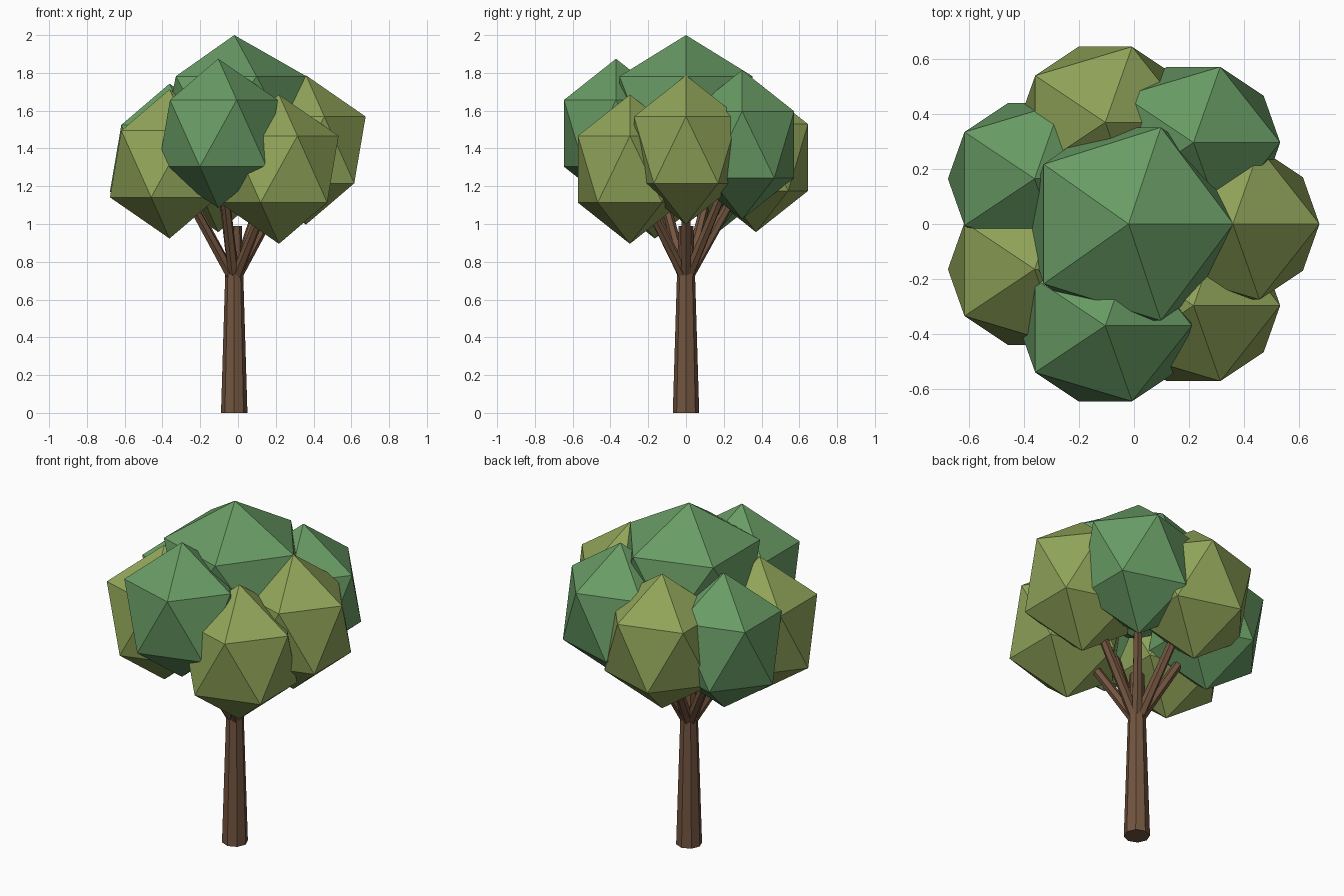
import bpy, math
from mathutils import Vector

if "Cube" in bpy.data.objects:
    bpy.data.objects.remove(bpy.data.objects["Cube"])

CX = -0.02  # trunk axis


def material(name, rgb):
    m = bpy.data.materials.new(name)
    m.diffuse_color = (*rgb, 1)
    m.use_nodes = True
    m.node_tree.nodes["Principled BSDF"].inputs["Base Color"].default_value = m.diffuse_color
    return m


BARK = material("bark", (0.17, 0.09, 0.05))
GREEN = material("green_leaves", (0.14, 0.33, 0.13))
OLIVE = material("olive_leaves", (0.28, 0.37, 0.10))


def finish(name, mat):
    ob = bpy.context.object
    ob.name = name
    ob.data.materials.append(mat)
    return ob


def limb(name, a, b, r1, r2, sides):
    # tapered cylinder between two points
    a, b = Vector(a), Vector(b)
    d = b - a
    bpy.ops.mesh.primitive_cone_add(vertices=sides, radius1=r1, radius2=r2, depth=d.length,
                                    location=(a + b) / 2,
                                    rotation=d.to_track_quat('Z', 'Y').to_euler())
    return finish(name, BARK)


def leaf_clump(name, centre, size, mat):
    bpy.ops.mesh.primitive_ico_sphere_add(subdivisions=1, radius=1, location=centre)
    bpy.context.object.scale = size
    return finish(name, mat)


# Trunk, running up between the branches
limb("trunk", (CX, 0, 0), (CX, 0, 0.99), 0.07, 0.04, 8)

# Crown top
leaf_clump("crown_top", (CX, 0, 1.606), (0.427, 0.414, 0.394), GREEN)

# Ring of seven clumps, each carried by a branch
heights = [1.392, 1.42, 1.352, 1.348, 1.318, 1.48, 1.29]
fork = Vector((CX, 0, 0.70))
for k, z in enumerate(heights):
    a = math.tau * k / 7
    centre = Vector((CX + 0.38 * math.cos(a), 0.38 * math.sin(a), z))
    leaf_clump(f"leaf_clump_{k + 1}", centre, (0.353, 0.324, 0.395), GREEN if k % 2 else OLIVE)
    limb(f"branch_{k + 1}", fork, fork.lerp(centre, 0.72), 0.03, 0.024, 6)
